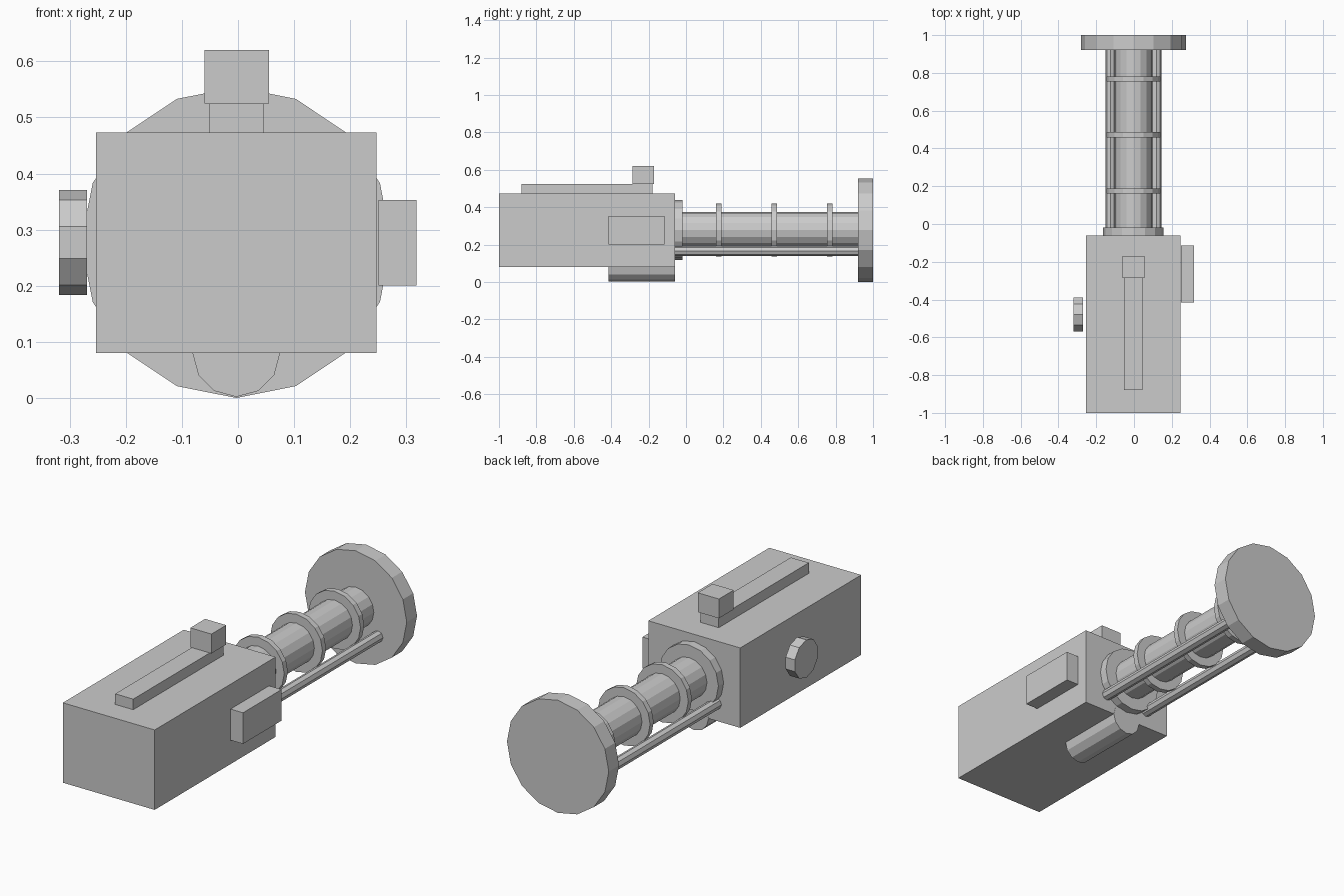
import bpy
from math import pi
from mathutils import Matrix

if "Cube" in bpy.data.objects:
    bpy.data.objects.remove(bpy.data.objects["Cube"])

CX, CZ = -0.003, 0.277   # axis of the long tube


def box(name, x0, x1, y0, y1, z0, z1):
    bpy.ops.mesh.primitive_cube_add(size=1)
    ob = bpy.context.object
    ob.name = name
    ob.data.transform(Matrix.Translation(((x0 + x1) / 2, (y0 + y1) / 2, (z0 + z1) / 2))
                      @ Matrix.Diagonal((x1 - x0, y1 - y0, z1 - z0, 1)))
    return ob


def rod(name, sides, r, a, b, u, v, axis='Y'):
    """Flat-sided cylinder from a to b along axis; (u, v) is its centre, v = height.
    A corner always points straight up."""
    bpy.ops.mesh.primitive_cylinder_add(vertices=sides, radius=r, depth=b - a)
    ob = bpy.context.object
    ob.name = name
    mid = (a + b) / 2
    if axis == 'Y':
        m = Matrix.Translation((u, mid, v)) @ Matrix.Rotation(pi / 2, 4, 'X')
    else:
        m = (Matrix.Translation((mid, u, v)) @ Matrix.Rotation(pi / 2, 4, 'Z')
             @ Matrix.Rotation(pi / 2, 4, 'X'))
    ob.data.transform(m)
    return ob


# Main housing with top rail, sight block and side box
box("housing", -0.253, 0.247, -1.0, -0.06, 0.08, 0.473)
box("top_rail", -0.052, 0.046, -0.88, -0.18, 0.473, 0.525)
box("sight_block", -0.06, 0.055, -0.285, -0.17, 0.525, 0.62)
box("side_box", 0.25, 0.318, -0.415, -0.115, 0.20, 0.353)

# Round knob on the left side
rod("side_knob", 10, 0.0935, -0.319, -0.269, -0.479, 0.277, axis='X')

# Half-buried cylinder under the housing
rod("under_cylinder", 12, 0.078, -0.415, -0.059, CX, 0.08)

# Tube, base collar, rings and end disc
rod("tube", 16, 0.098, -0.06, 0.93, CX, CZ)
rod("base_collar", 16, 0.16, -0.065, -0.019, CX, CZ)
for i, y in enumerate((0.175, 0.472, 0.768)):
    rod(f"tube_ring_{i + 1}", 16, 0.142, y - 0.014, y + 0.014, CX, CZ)
rod("end_disc", 16, 0.277, 0.92, 1.0, CX, CZ)

# Paired guide rods below the tube
for side, s in (("left", -1), ("right", 1)):
    rod(f"guide_rod_{side}", 8, 0.027, -0.065, 0.925, CX + s * 0.121, 0.166)
